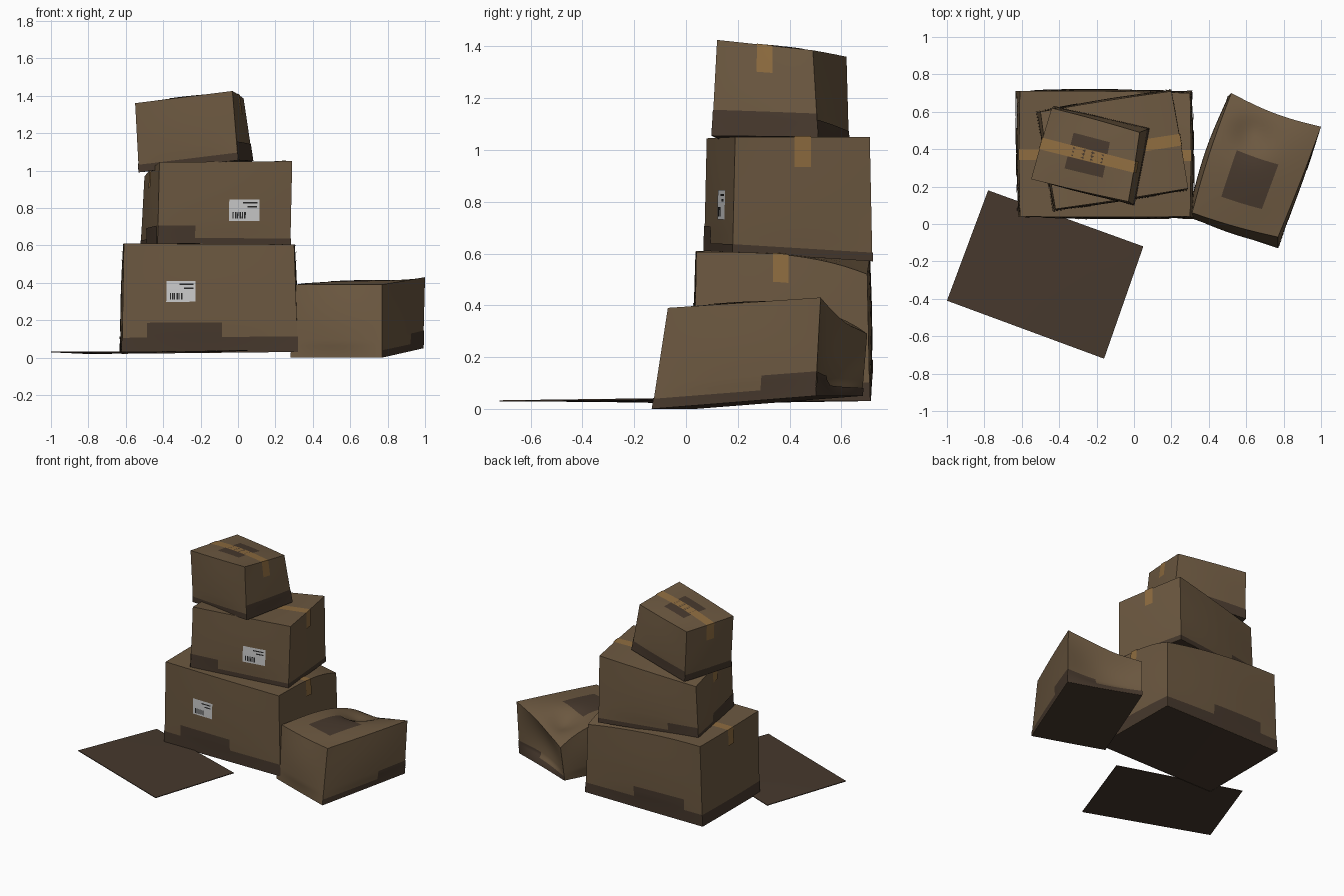
import bpy, bmesh
from math import sin, pi, exp
from mathutils import Vector

if "Cube" in bpy.data.objects:
    bpy.data.objects.remove(bpy.data.objects["Cube"])


def material(name, rgb):
    m = bpy.data.materials.new(name)
    m.diffuse_color = (*rgb, 1)
    m.use_nodes = True
    m.node_tree.nodes["Principled BSDF"].inputs["Base Color"].default_value = m.diffuse_color
    return m


CARD = material("cardboard", (0.15, 0.098, 0.052))
DARK = material("dark_cardboard", (0.062, 0.040, 0.026))
TAPE = material("brown_tape", (0.27, 0.15, 0.05))
PAPER = material("label_paper", (0.72, 0.72, 0.72))
INK = material("ink", (0.02, 0.02, 0.02))


def make_volume(bottom, top, bulge=(0, 0, 0, 0, 0), drop=None, dent=0):
    """Warped box space: u, v, w in 0..1 to world. Bulge is left, right, front, back, top."""
    B, T = [Vector(p) for p in bottom], [Vector(p) for p in top]
    ex, ey = (B[1] - B[0]).normalized(), (B[3] - B[0]).normalized()

    def at(u, v, w):
        lo = B[0].lerp(B[1], u).lerp(B[3].lerp(B[2], u), v)
        hi = T[0].lerp(T[1], u).lerp(T[3].lerp(T[2], u), v)
        p = lo.lerp(hi, w)
        su, sv, sw = sin(pi * u), sin(pi * v), sin(pi * w)
        p += ex * (u * bulge[1] - (1 - u) * bulge[0]) * sv * (0.4 + 0.6 * sw) * min(1, 4 * w + .2)
        p += ey * (v * bulge[3] - (1 - v) * bulge[2]) * su * (0.4 + 0.6 * sw) * min(1, 4 * w + .2)
        p.z += w * bulge[4] * su * sv
        if drop:                                  # sagging rear corner
            side, amount, pu, pv = drop
            a = u if side else 1 - u
            p.z -= amount * max(a, 0) ** pu * max(v, 0) ** pv * w
        p.z -= dent * w * exp(-((u - .35) / .2) ** 2 - ((v - .78) / .16) ** 2)
        return p
    return at


def add_patch(bm, at, axis, side, a, b, off=0.0, n=14, mat=0):
    """Grid on one face of the warped box, a and b are ranges on the other two axes."""
    fixed = 1 + off if side else -off
    others = [k for k in range(3) if k != axis]
    rows = []
    for i in range(n + 1):
        row = []
        for j in range(n + 1):
            c = [fixed] * 3
            c[others[0]] = a[0] + (a[1] - a[0]) * i / n
            c[others[1]] = b[0] + (b[1] - b[0]) * j / n
            row.append(bm.verts.new(at(*c)))
        rows.append(row)
    flip = (side == 1) == (axis == 1)
    for i in range(n):
        for j in range(n):
            q = [rows[i][j], rows[i + 1][j], rows[i + 1][j + 1], rows[i][j + 1]]
            bm.faces.new(q[::-1] if flip else q).material_index = mat


def finish(name, bm, mats):
    bmesh.ops.remove_doubles(bm, verts=bm.verts, dist=0.0004)
    me = bpy.data.meshes.new(name)
    bm.to_mesh(me)
    bm.free()
    for m in mats:
        me.materials.append(m)
    ob = bpy.data.objects.new(name, me)
    bpy.context.collection.objects.link(ob)
    bpy.ops.object.select_all(action='DESELECT')
    ob.select_set(True)
    bpy.context.view_layer.objects.active = ob
    bpy.ops.object.shade_smooth_by_angle(angle=0.7)


def shell(name, at, mats, n=14):
    bm = bmesh.new()
    for axis in range(3):
        for side in (0, 1):
            add_patch(bm, at, axis, side, (0, 1), (0, 1), 0, n,
                      1 if (axis, side) == (2, 0) else 0)
    finish(name, bm, mats)


def decals(name, at, mat, patches, off=0.004, n=10):
    bm = bmesh.new()
    for k, (axis, side, a, b) in enumerate(patches):
        add_patch(bm, at, axis, side, a, b, off + 0.0003 * k, n)
    finish(name, bm, [mat])


LEFT, RIGHT, FRONT, BACK, TOP = (0, 0), (0, 1), (1, 0), (1, 1), (2, 1)
ALL = (-.003, 1.003)


def tape(name, at, v, w):
    decals(name, at, TAPE, [(*TOP, (-.005, 1.005), v), (*LEFT, v, (w, 1.006)),
                            (*RIGHT, v, (w, 1.006))], 0.0055)


def label(name, at, u, w):
    """Paper sticker with plain bars."""
    decals(name, at, PAPER, [(*FRONT, u, w)], 0.005, 4)

    def bar(a0, a1, b0, b1):
        du, dw = u[1] - u[0], w[1] - w[0]
        return (*FRONT, (u[0] + du * a0, u[0] + du * a1), (w[0] + dw * b0, w[0] + dw * b1))
    bars = [bar(.12 + .075 * i, .155 + .075 * i + .02 * (i % 2), .1, .42) for i in range(6)]
    bars += [bar(.45, .92, .8, .87), bar(.6, .92, .62, .69)]
    decals(name + "_bars", at, INK, bars, 0.007, 1)


# large bottom box
big = make_volume([(-.62, .04, .02), (.32, .03, .03), (.31, .71, .03), (-.63, .71, .03)],
                  [(-.61, .04, .61), (.30, .04, .605), (.30, .70, .61), (-.61, .71, .605)],
                  (.01, .01, .008, .012, 0), (1, .09, 2, 3))
shell("bottom_box", big, [CARD, DARK])
decals("bottom_box_dark_band", big, DARK,
       [(*f, ALL, (0, .145)) for f in (LEFT, RIGHT, FRONT, BACK)]
       + [(*FRONT, (.14, .57), (0, .28)), (*BACK, (.15, .58), (0, .28))])
tape("bottom_box_tape", big, (.45, .54), .81)
label("bottom_box_label", big, (.25, .42), (.47, .66))

# middle box, turned a little
mid = make_volume([(-.43, .07, .61), (.28, .18, .605), (.20, .72, .57), (-.52, .60, .60)],
                  [(-.42, .08, 1.045), (.29, .19, 1.05), (.20, .71, 1.05), (-.50, .60, .97)],
                  (.008, .005, .008, .01, 0))
shell("middle_box", mid, [CARD, DARK])
decals("middle_box_dark_band", mid, DARK,
       [(*f, ALL, (0, .07)) for f in (LEFT, RIGHT, FRONT, BACK)]
       + [(*FRONT, (0, .28), (0, .22)), (*BACK, (0, .3), (0, .2)), (*LEFT, (0, .6), (0, .22))])
tape("middle_box_tape", mid, (.44, .56), .75)
label("middle_box_label", mid, (.53, .76), (.28, .54))

# small top box, leaning
small = make_volume([(-.53, .24, .99), (0, .10, 1.055), (.08, .51, 1.05), (-.43, .63, 1.0)],
                    [(-.55, .24, 1.36), (-.03, .12, 1.425), (.03, .49, 1.385), (-.44, .62, 1.36)],
                    (.005, .005, .008, .008, .012))
shell("top_box", small, [CARD, DARK])
decals("top_box_dark_band", small, DARK,
       [(*LEFT, ALL, (0, .13)), (*FRONT, ALL, (0, .11)), (*RIGHT, ALL, (0, .27)),
        (*BACK, ALL, (0, .2)), (*TOP, (.3, .7), (.25, .75))])
tape("top_box_tape", small, (.42, .58), .7)

# crushed box leaning beside the stack
crushed = make_volume([(.28, .04, 0), (.77, -.13, 0), (.99, .50, .05), (.50, .68, .05)],
                      [(.31, .06, .39), (.77, -.07, .39), (1.0, .52, .43), (.52, .70, .42)],
                      (.025, .01, .02, -.05, .01), (0, .13, 1, 4), .05)
shell("crushed_box", crushed, [CARD, DARK], 24)
decals("crushed_box_dark_band", crushed, DARK,
       [(*RIGHT, ALL, (0, .1)), (*BACK, ALL, (0, .13)), (*RIGHT, (.66, 1), (0, .25)),
        (*BACK, (.6, 1), (0, .25)), (*TOP, (.26, .72), (.2, .6))])

# loose cardboard sheet on the floor
c = [(-1.0, -.41, .028), (-.16, -.72, .028), (.05, -.12, .036), (-.78, .18, .018)]
sheet = make_volume(c, [(x, y, z + .005) for x, y, z in c])
shell("loose_sheet", sheet, [DARK, DARK], 4)
